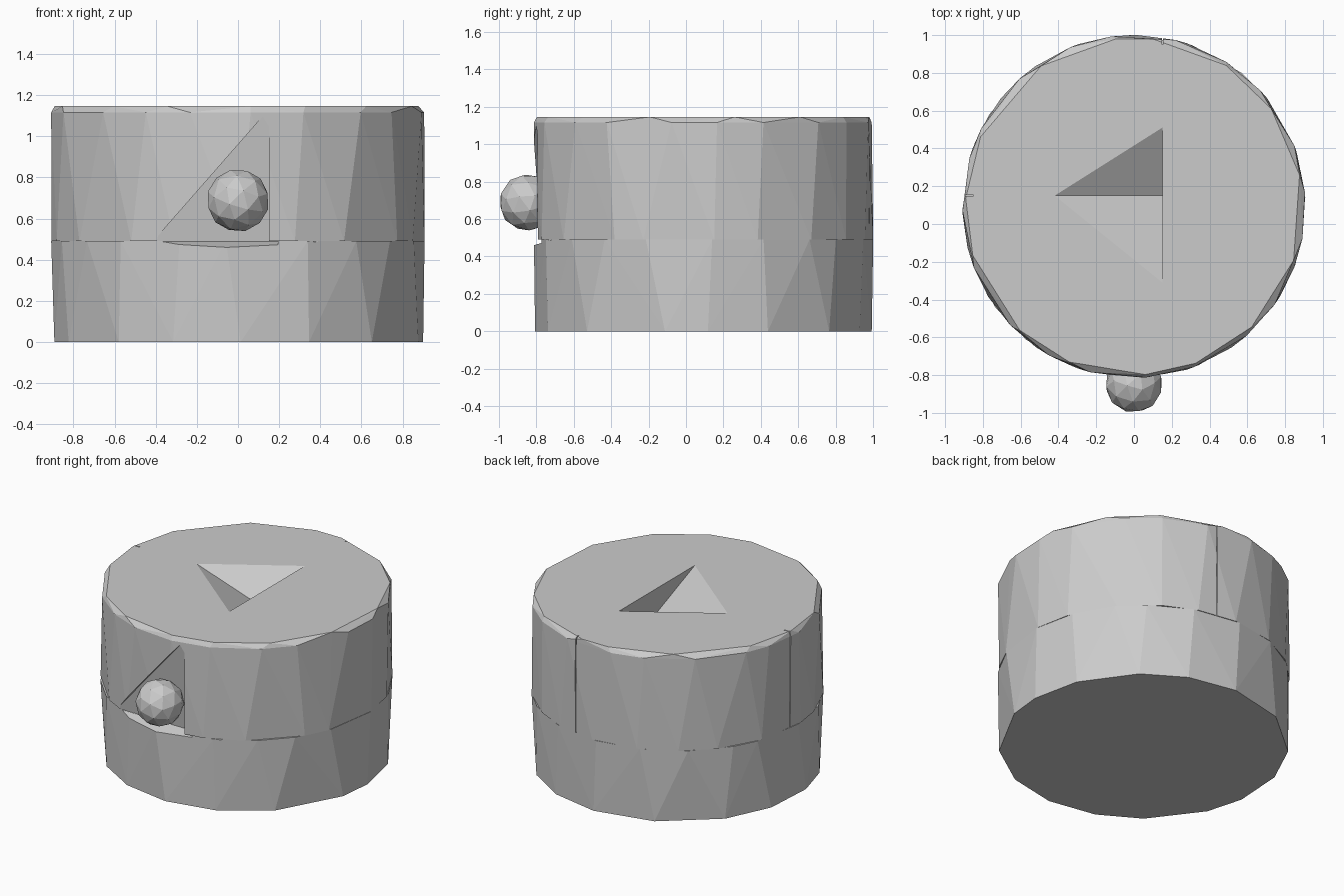
import bpy, bmesh, math, random
from mathutils import Vector

if "Cube" in bpy.data.objects:
    bpy.data.objects.remove(bpy.data.objects["Cube"])

random.seed(4)
CY, R = 0.093, 0.908      # centre and radius of the round body
SEAM, TOP = 0.49, 1.146


def hull(name, pts):
    bm = bmesh.new()
    for p in pts:
        bm.verts.new(p)
    res = bmesh.ops.convex_hull(bm, input=bm.verts)
    loose = [v for v in bm.verts if not v.link_faces]
    bmesh.ops.delete(bm, geom=loose, context='VERTS')
    bmesh.ops.dissolve_limit(bm, angle_limit=0.002, verts=bm.verts, edges=bm.edges)
    bmesh.ops.recalc_face_normals(bm, faces=bm.faces)
    me = bpy.data.meshes.new(name)
    bm.to_mesh(me)
    bm.free()
    ob = bpy.data.objects.new(name, me)
    bpy.context.collection.objects.link(ob)
    return ob


def ring(n, r, z, phase=0.0, jitter=0.25):
    out = []
    for i in range(n):
        a = 2 * math.pi * (i + phase + random.uniform(-jitter, jitter)) / n
        out.append((r * math.cos(a), CY + r * math.sin(a), z))
    return out


def cut(ob, cutter):
    cutter.hide_render = True
    mod = ob.modifiers.new("cut", 'BOOLEAN')
    mod.operation, mod.solver, mod.object = 'DIFFERENCE', 'EXACT', cutter
    bpy.context.view_layer.objects.active = ob
    bpy.ops.object.modifier_apply(modifier=mod.name)
    bpy.data.objects.remove(cutter)


def sweep(pts, offset):
    return pts + [tuple(Vector(p) + Vector(offset)) for p in pts]


# faceted lower half
base = hull("base", ring(16, 0.9, 0, 0.2) + ring(20, R, SEAM, 0.0))

# faceted upper half with a small bevelled rim
lid = hull("lid", ring(20, R, SEAM, 0.0) + ring(20, R, TOP - 0.03, 0.3)
           + ring(15, 0.892, TOP, 0.25))

# sunken triangular pocket in the top, with one upright wall
tip = Vector((0.15, 0.15, 0.96))
rim = [Vector(p) for p in ((-0.42, 0.15, TOP), (0.15, 0.51, TOP), (0.15, -0.31, TOP))]
cut(lid, hull("pocket_cutter", [tip] + [tip + (p - tip) * 1.4 for p in rim]))

# recessed front panel behind the knob
cut(lid, hull("panel_cutter", sweep(
    [(-0.42, -0.715, 0.48), (0.15, -0.72, 0.48), (0.15, -0.805, 1.13)], (0, -0.4, 0))))

# thin upright slits at the back and the left
for name, x0, x1, y0, y1 in (("back_slit", 0.147, 0.153, 0.95, 1.1),
                             ("left_slit", -1.0, -0.85, 0.147, 0.153)):
    corners = [(x0, y0, 0.48), (x1, y0, 0.48), (x0, y1, 0.48), (x1, y1, 0.48)]
    cut(lid, hull(name, sweep(corners, (0, 0, 0.8))))

# shallow sloping lip on the base below the panel
cut(base, hull("lip_cutter", sweep(
    [(-0.42, -0.72, 0.489), (0.42, -0.72, 0.489), (-0.18, -0.86, 0.445)], (0, 0, 0.2))))

# low-poly knob
bpy.ops.mesh.primitive_ico_sphere_add(subdivisions=2, radius=0.153,
                                      location=(0, -0.847, 0.688), rotation=(0.3, 0.2, 0.4))
knob = bpy.context.object
knob.name = "knob"
